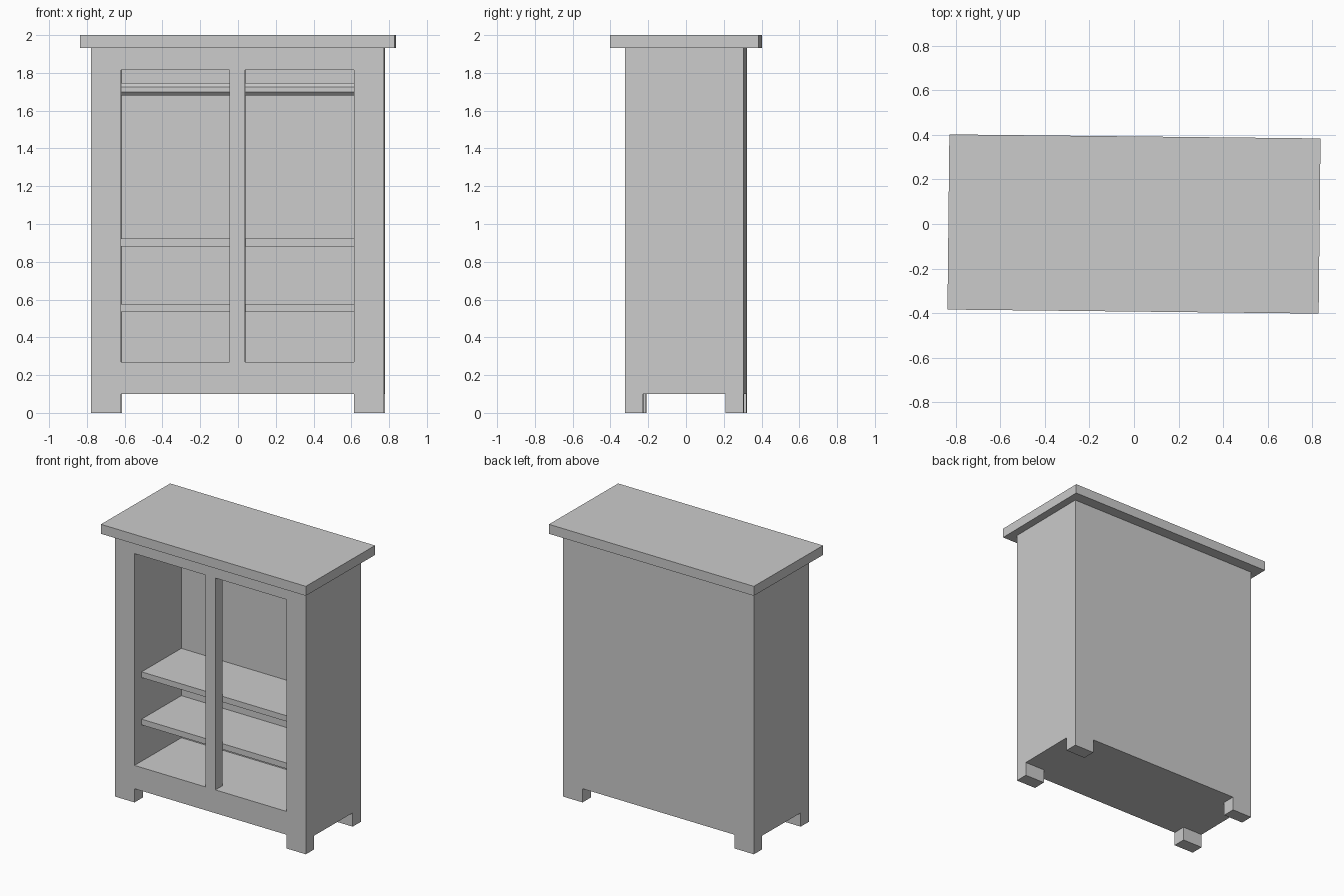
import bpy, bmesh, math
from mathutils import Matrix, Vector

if "Cube" in bpy.data.objects:
    bpy.data.objects.remove(bpy.data.objects["Cube"])

TURN = -0.0108                    # whole cabinet sits very slightly turned
W, D = 0.776, 0.3135              # body half width and half depth
IN_X, IN_Y = 0.617, 0.2185        # cavity half width and back wall position
BASE, FLOOR, CEIL, TOP = 0.10, 0.27, 1.815, 1.931


def finish(name, bm):
    bmesh.ops.recalc_face_normals(bm, faces=bm.faces)
    mesh = bpy.data.meshes.new(name)
    bm.to_mesh(mesh)
    bm.free()
    ob = bpy.data.objects.new(name, mesh)
    ob.rotation_euler.z = TURN
    bpy.context.collection.objects.link(ob)
    return ob


def box_bm(lo, hi):
    lo, hi = Vector(lo), Vector(hi)
    bm = bmesh.new()
    m = Matrix.Translation((lo + hi) / 2) @ Matrix.Diagonal((*(hi - lo), 1))
    bmesh.ops.create_cube(bm, size=1, matrix=m)
    return bm


def box(name, lo, hi):
    return finish(name, box_bm(lo, hi))


# Body: block with the front face inset and pushed in to form the cavity
bm = box_bm((-W, -D, BASE), (W, D, TOP))
front = min(bm.faces, key=lambda f: f.calc_center_median().y)
bmesh.ops.inset_individual(bm, faces=[front], thickness=0.1)
mid = (BASE + TOP) / 2
for v in front.verts:
    v.co.x = math.copysign(IN_X, v.co.x)
    v.co.z = CEIL if v.co.z > mid else FLOOR
back = bmesh.ops.extrude_discrete_faces(bm, faces=[front])["faces"][0]
for v in back.verts:
    v.co.y = IN_Y
finish("cabinet_body", bm)

# Overhanging top board
box("top_board", (-0.833, -0.393, TOP), (0.833, 0.393, 2.0))

# Four corner feet
for sx, side in ((-1, "left"), (1, "right")):
    for sy, end in ((-1, "front"), (1, "back")):
        xs, ys = sorted((sx * IN_X, sx * W)), sorted((sy * IN_Y, sy * D))
        box(f"{end}_{side}_foot", (xs[0], ys[0], 0), (xs[1], ys[1], BASE))

# Centre post between the two openings
box("centre_post", (-0.041, -D, FLOOR), (0.041, -0.233, CEIL))

# Full width shelves behind the post
for name, z in (("lower_shelf", 0.535), ("upper_shelf", 0.88)):
    box(name, (-IN_X, -0.233, z), (IN_X, IN_Y, z + 0.042))

# Eight-sided hanging rail
bm = bmesh.new()
r = 0.033 / math.cos(math.pi / 8)
m = (Matrix.Translation((0, 0, 1.7125)) @ Matrix.Rotation(math.pi / 2, 4, "Y")
     @ Matrix.Rotation(math.pi / 8, 4, "Z"))
bmesh.ops.create_cone(bm, cap_ends=True, segments=8, radius1=r, radius2=r,
                      depth=2 * IN_X, matrix=m)
finish("hanging_rail", bm)
